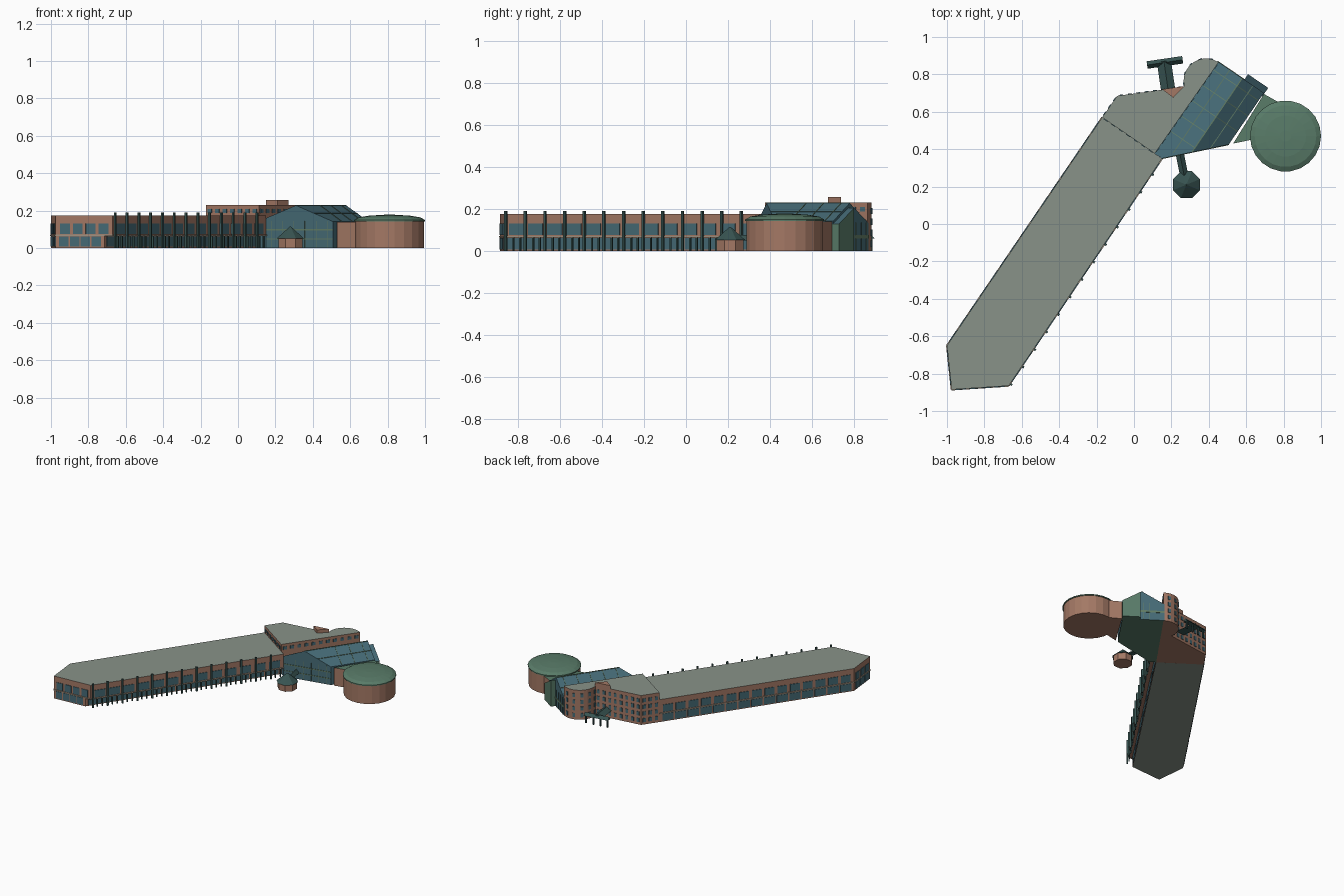
import bpy, bmesh
from math import sin, cos, pi, radians
from mathutils import Vector

cube = bpy.data.objects.get("Cube")
if cube:
    bpy.data.objects.remove(cube)


def material(name, rgb):
    m = bpy.data.materials.new(name)
    m.use_nodes = True
    m.diffuse_color = (*rgb, 1)
    m.node_tree.nodes["Principled BSDF"].inputs["Base Color"].default_value = (*rgb, 1)
    return m


BRICK = material("brick", (0.37, 0.19, 0.13))
ROOF = material("grey roof", (0.25, 0.29, 0.25))
GLASS = material("teal glass", (0.06, 0.145, 0.18))
GREEN = material("green copper", (0.10, 0.20, 0.14))
FRAME = material("dark green frame", (0.04, 0.09, 0.085))
OLIVE = material("olive mullion", (0.12, 0.20, 0.13))
STONE = material("pale stone", (0.36, 0.30, 0.23))


def finish(name, bm, mats):
    bmesh.ops.recalc_face_normals(bm, faces=bm.faces)
    me = bpy.data.meshes.new(name)
    bm.to_mesh(me)
    bm.free()
    for m in mats:
        me.materials.append(m)
    ob = bpy.data.objects.new(name, me)
    bpy.context.collection.objects.link(ob)
    return ob


def add_prism(bm, bottom, top):
    """Closed solid between two matching loops; slots: 0 sides, 1 top, 2 bottom."""
    lo = [bm.verts.new(p) for p in bottom]
    hi = [bm.verts.new(p) for p in top]
    n = len(lo)
    for i in range(n):
        j = (i + 1) % n
        bm.faces.new((lo[i], lo[j], hi[j], hi[i]))
    bm.faces.new(hi).material_index = 1
    bm.faces.new(lo[::-1]).material_index = 2


def prism(name, outline, z0, z1, side, top=None, base=None):
    bm = bmesh.new()
    add_prism(bm, [(x, y, z0) for x, y in outline], [(x, y, z1) for x, y in outline])
    return finish(name, bm, [side, top or side, base or side])


def add_bar(bm, a, b, across, up):
    """Box from a to b with the given half-width and thickness vectors."""
    loop = lambda p: [p - across, p + across, p + across + up, p - across + up]
    add_prism(bm, loop(a), loop(b))


def solid_bars(name, bars, mat):
    bm = bmesh.new()
    for bar in bars:
        add_bar(bm, *bar)
    return finish(name, bm, [mat] * 3)


def plates(name, a, b, count, fill, rows, mat, depth=0.006, margin=0.0):
    """Rows of thin wall panels on the outer side of the wall from a to b."""
    a, b = Vector((*a, 0)), Vector((*b, 0))
    d = (b - a).normalized()
    out = Vector((d.y, -d.x, 0)) * depth
    a, b = a + d * margin, b - d * margin
    bars = []
    for z0, z1 in rows:
        mid, half = Vector((0, 0, (z0 + z1) / 2)), Vector((0, 0, (z1 - z0) / 2))
        for i in range(count):
            p = a.lerp(b, (i + 0.5 - fill / 2) / count) + mid
            q = a.lerp(b, (i + 0.5 + fill / 2) / count) + mid
            bars.append((p, q, half, out))
    return solid_bars(name, bars, mat)


# Building axis: s runs along the wing, t runs across it
ALONG, ACROSS = Vector((0.5625, 0.827, 0)), Vector((0.827, -0.5625, 0))


def at(s, t, z=0.0):
    return ALONG * s + ACROSS * t + Vector((0, 0, z))


# Long wing: ground floor set back under the upper floor on one side
wing = [(-1, -0.65), (-0.975, -0.885), (-0.67, -0.865), (0.15, 0.35), (-0.17, 0.57)]
ground = [wing[0], wing[1], (-0.715, -0.868), (0.112, 0.376), wing[4]]
prism("wing_ground_floor", ground, 0, 0.068, BRICK, base=ROOF)
prism("wing_upper_floor", wing, 0.068, 0.175, BRICK, top=ROOF)

bays = {0: 3, 1: 4, 2: 13, 4: 15}
names = {0: "end", 1: "front", 2: "arcade", 4: "rear"}
for e, n in bays.items():
    a, b = wing[e], wing[(e + 1) % 5]
    ga, gb = ground[e], ground[(e + 1) % 5]
    if e == 4:
        a, b, ga, gb = wing[4], wing[0], wing[4], wing[0]
    plates(names[e] + "_upper_windows", a, b, n, 0.76, [(0.076, 0.132)], GLASS, 0.004, 0.015)
    plates(names[e] + "_lower_windows", ga, gb, n, 0.88, [(0.008, 0.062)], GLASS, 0.004, 0.015)
    plates(names[e] + "_stone_band", a, b, 1, 1, [(0.064, 0.072)], STONE, 0.005)

# Arcade: tall fins with shorter posts between them
p0, p1 = Vector((*wing[2], 0)), Vector((*wing[3], 0))
fins, posts = [], []
for i in range(13):
    p = p0.lerp(p1, (i + 0.12) / 13) + ACROSS * 0.002
    fins.append((p, p + Vector((0, 0, 0.19)), ALONG * 0.006, ACROSS * 0.011))
    for k in (1, 2):
        q = p + ALONG * 0.038 * k - ACROSS * 0.008
        posts.append((q, q + Vector((0, 0, 0.066)), ALONG * 0.004, ACROSS * 0.008))
solid_bars("arcade_fins", fins, FRAME)
solid_bars("arcade_posts", posts, FRAME)

# Taller block with a rounded end
arc = [(0.385 + 0.12 * cos(radians(a)), 0.765 + 0.12 * sin(radians(a)))
       for a in [56 + 13.9 * i for i in range(11)]]
block = [(-0.17, 0.57), (0.111, 0.377)] + arc + [(-0.09, 0.685)]
prism("tall_block", block, 0, 0.23, BRICK, top=ROOF)
prism("entrance_parapet", [(0.15, 0.72), (0.21, 0.675), (0.27, 0.737)], 0.225, 0.256, BRICK)
floors = [(0.02, 0.05), (0.072, 0.102), (0.124, 0.154), (0.176, 0.204)]
plates("block_rear_windows", arc[-1], block[-1], 8, 0.45, floors, GLASS, 0.004)
plates("block_corner_windows", block[-1], block[0], 3, 0.5, floors, GLASS, 0.004)
plates("block_front_windows", block[0], block[1], 7, 0.5, [(0.187, 0.21)], GLASS, 0.004)
plates("block_side_windows", block[1], arc[0], 11, 0.5, [(0.187, 0.21)], GLASS, 0.004)
for i in range(1, 10, 2):
    plates("round_end_windows", arc[i], arc[i + 1], 1, 0.65, floors, GLASS, 0.004)

# Glazed hall: (t, eaves or ridge height, front s) from left valley to right eave
section = [(-0.12, 0.132, 0.374), (-0.073, 0.16, 0.374), (0.04, 0.228, 0.491), (0.18, 0.142, 0.636)]
BACK = 0.97
bm = bmesh.new()
for (t0, z0, s0), (t1, z1, s1) in zip(section, section[1:]):
    foot = [(s0, t0, z0), (s1, t1, z1), (BACK, t1, z1), (BACK, t0, z0)]
    add_prism(bm, [at(s, t) for s, t, z in foot], [at(s, t, z) for s, t, z in foot])
finish("glazed_hall", bm, [GLASS, GLASS, GREEN])

# Lower bay at the back of the hall
bay = [(0.95, 0.054, 0.205), (0.95, 0.184, 0.128), (1.005, 0.184, 0.128), (1.005, 0.054, 0.205)]
bm = bmesh.new()
add_prism(bm, [at(s, t) for s, t, z in bay], [at(s, t, z) for s, t, z in bay])
finish("hall_back_bay", bm, [GREEN, GLASS, GREEN])

# Mullions on the hall roof and gable walls
lines = []
up = Vector((0, 0, 0.003))
ridge, left, right = section[2], section[0], section[3]
for side in (left, right):
    mid = [(a + b) / 2 for a, b in zip(side, ridge)]
    lines.append((at(mid[2], mid[0], mid[1]), at(BACK, mid[0], mid[1]), ACROSS * 0.002, up))
    for i in range(5):
        s = 0.52 + 0.1 * i
        if s > side[2]:
            lines.append((at(s, side[0], side[1]), at(s, ridge[0], ridge[1]), ALONG * 0.002, up))
lines.append((at(ridge[2], ridge[0], ridge[1]), at(BACK, ridge[0], ridge[1]), ACROSS * 0.003, up))
solid_bars("hall_roof_mullions", lines, OLIVE)
front_a, front_b = at(0.374, -0.073).xy, at(0.636, 0.18).xy
plates("hall_front_rails", front_a, front_b, 1, 1, [(0.045, 0.05), (0.095, 0.102)], OLIVE, 0.003)
plates("hall_front_mullions", front_a, front_b, 6, 0.04, [(0, 0.145)], OLIVE, 0.003)
back_a, back_b = at(BACK, 0.054).xy, at(BACK, -0.12).xy
plates("hall_back_rails", back_a, back_b, 1, 1, [(0.06, 0.075)], OLIVE, 0.003)
plates("hall_back_mullions", back_a, back_b, 4, 0.05, [(0, 0.135)], OLIVE, 0.003)

# Link to the round hall
prism("link", [(0.53, 0.43), (0.65, 0.455), (0.8, 0.5), (0.775, 0.65), (0.695, 0.695)],
      0, 0.14, BRICK, top=GREEN)


def turned(name, centre, profile, sides, mats, rule, turn=0.0):
    """Solid of revolution; rule picks the material slot for each profile step."""
    bm = bmesh.new()
    rings = [[bm.verts.new((centre[0] + r * cos(turn + 2 * pi * i / sides),
                            centre[1] + r * sin(turn + 2 * pi * i / sides), z))
              for i in range(sides)] for r, z in profile]
    for k in range(len(rings) - 1):
        for i in range(sides):
            j = (i + 1) % sides
            f = bm.faces.new((rings[k][i], rings[k][j], rings[k + 1][j], rings[k + 1][i]))
            f.material_index = rule(k)
    bm.faces.new(rings[0])
    bm.faces.new(rings[-1]).material_index = rule(len(rings))
    return finish(name, bm, mats)


# Round hall with a shallow dome, and the small eight-sided kiosk
turned("round_hall", (0.81, 0.47), [(0.184, 0), (0.184, 0.142), (0.19, 0.142), (0.19, 0.15),
       (0.165, 0.164), (0.11, 0.173), (0.03, 0.178)], 22, [BRICK, GREEN], lambda k: int(k > 0))
turned("kiosk", (0.28, 0.21), [(0.07, 0), (0.07, 0.052), (0.078, 0.052), (0.003, 0.115)],
       8, [BRICK, FRAME], lambda k: int(k > 0), pi / 8)


def gable(name, a, b, half, z0, z1):
    """Pitched canopy roof from a to b."""
    a, b = Vector((*a, 0)), Vector((*b, 0))
    d = (b - a).normalized()
    w = Vector((d.y, -d.x, 0)) * half
    bm = bmesh.new()
    low, high = Vector((0, 0, z0)), Vector((0, 0, z1))
    add_prism(bm, [a - w + low, a + w + low, a + high], [b - w + low, b + w + low, b + high])
    return finish(name, bm, [FRAME] * 3)


gable("kiosk_walkway_roof", (0.245, 0.375), (0.268, 0.26), 0.022, 0.05, 0.075)

# Rear entrance canopy on posts
gable("porch_roof", (0.182, 0.72), (0.16, 0.87), 0.038, 0.06, 0.085)
gable("porch_cross_roof", (0.07, 0.85), (0.26, 0.878), 0.02, 0.06, 0.082)
legs = [Vector((x, y, 0)) for x, y in ((0.08, 0.851), (0.135, 0.86), (0.19, 0.868), (0.25, 0.877))]
solid_bars("porch_posts", [(p, p + Vector((0, 0, 0.062)), Vector((0.005, 0, 0)), Vector((0, 0.01, 0)))
                           for p in legs], FRAME)
